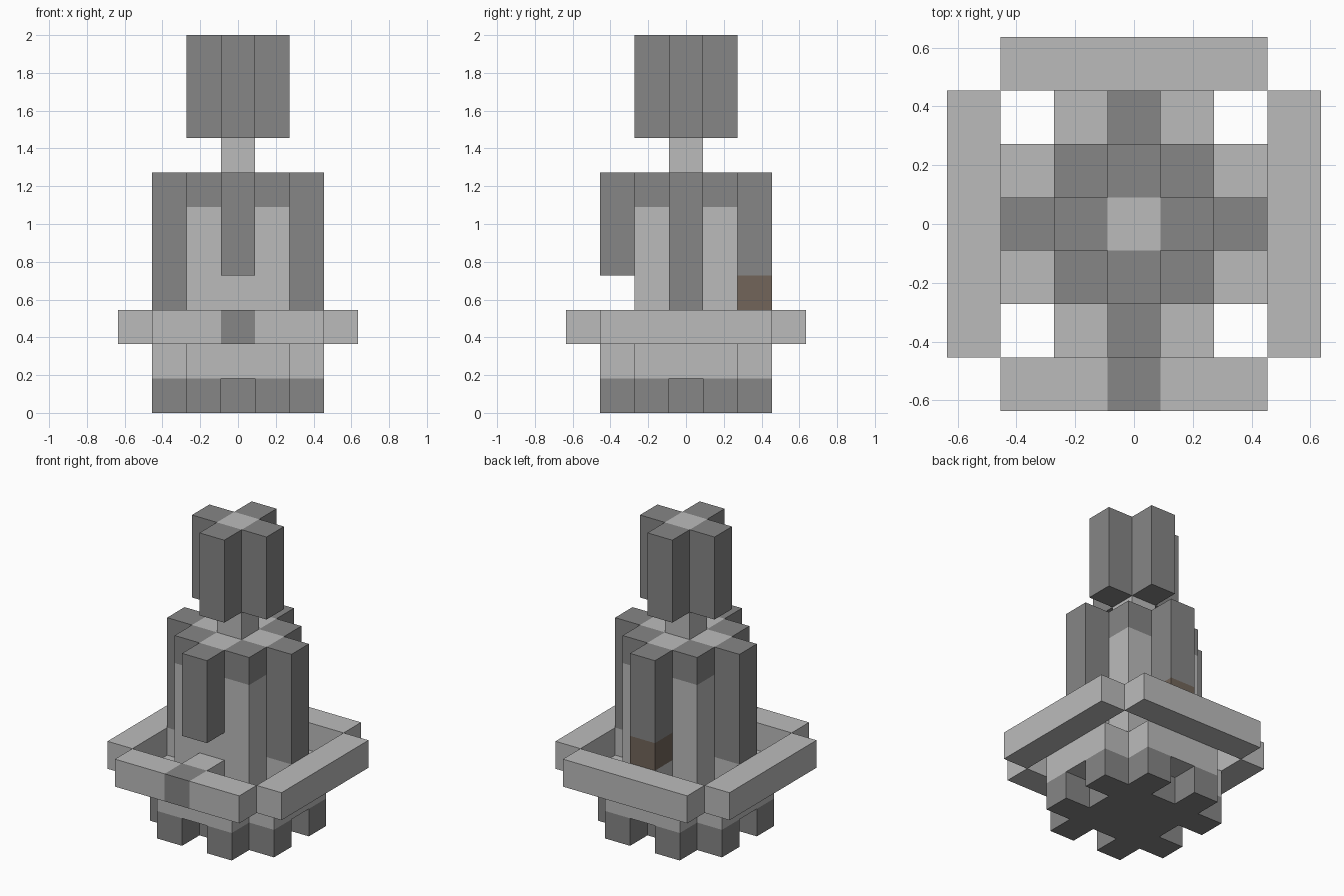
import bpy
import bmesh
from mathutils import Vector

cube = bpy.data.objects.get("Cube")
if cube:
    bpy.data.objects.remove(cube, do_unlink=True)

UNIT = 2 / 11  # edge of one block; the model is eleven blocks tall


def material(name, rgb):
    mat = bpy.data.materials.new(name)
    mat.use_nodes = True
    mat.diffuse_color = (*rgb, 1)
    mat.node_tree.nodes["Principled BSDF"].inputs["Base Color"].default_value = (*rgb, 1)
    return mat


MATS = [material("light stone", (0.50, 0.50, 0.50)),
        material("dark stone", (0.238, 0.238, 0.238)),
        material("brown wood", (0.168, 0.13, 0.102))]
LIGHT, DARK, WOOD = range(3)

parts = {}


def fill(part, xs, ys, zs, colour):
    """Fill an inclusive range of blocks, centred on x = y = 0."""
    cells = parts.setdefault(part, {})
    for x in range(xs[0], xs[1] + 1):
        for y in range(ys[0], ys[1] + 1):
            for z in range(zs[0], zs[1] + 1):
                cells[x, y, z] = colour


SIDES = {"front": (0, -1), "back": (0, 1), "left": (1, 0), "right": (-1, 0)}
CORE = (-1, 1)
MID = (0, 0)

# Toothed foot and the wider slab on it
fill("foot", CORE, CORE, (0, 0), DARK)
for a in (-1, 1):
    for b in (-2, 2):
        fill("foot", (a, a), (b, b), (0, 0), DARK)
        fill("foot", (b, b), (a, a), (0, 0), DARK)
fill("base_slab", (-2, 2), CORE, (1, 1), LIGHT)
fill("base_slab", CORE, (-2, 2), (1, 1), LIGHT)

# Balcony rails, each joined to the tower by a bridge
for side, (dx, dy) in SIDES.items():
    span = (-2, 2)
    fill(side + "_rail", (3 * dx, 3 * dx) if dx else span,
         (3 * dy, 3 * dy) if dy else span, (2, 2), LIGHT)
    fill(side + "_bridge", (2 * dx, 2 * dx), (2 * dy, 2 * dy), (2, 2), LIGHT)
fill("front_rail", MID, (-3, -3), (2, 2), DARK)

# Tower with dark corner caps
fill("tower", CORE, CORE, (2, 6), LIGHT)
for x in (-1, 1):
    for y in (-1, 1):
        fill("tower", (x, x), (y, y), (6, 6), DARK)

# Buttresses; the front one hangs over the doorway, the back one has a door
for side, (dx, dy) in SIDES.items():
    bottom = 4 if side == "front" else 3
    fill(side + "_buttress", (2 * dx, 2 * dx), (2 * dy, 2 * dy), (bottom, 6), DARK)
fill("back_buttress", MID, (2, 2), (3, 3), WOOD)

# Neck and cross-shaped head
fill("neck", MID, MID, (7, 7), LIGHT)
fill("head", CORE, MID, (8, 10), DARK)
fill("head", MID, CORE, (8, 10), DARK)
fill("head", MID, MID, (8, 10), LIGHT)

# Skin each part, leaving out faces hidden against a neighbouring block
solid = {cell for cells in parts.values() for cell in cells}
for part, cells in parts.items():
    bm = bmesh.new()
    for cell, colour in cells.items():
        centre = Vector(cell) + Vector((0, 0, 0.5))
        for axis in range(3):
            for sign in (-1, 1):
                n = Vector((0, 0, 0))
                n[axis] = sign
                if tuple(int(c + d) for c, d in zip(cell, n)) in solid:
                    continue
                u = Vector((0, 0, 0))
                u[(axis + 1) % 3] = 0.5
                v = n.cross(u)
                mid = centre + n / 2
                face = bm.faces.new([bm.verts.new((mid + i * u + j * v) * UNIT)
                                     for i, j in ((-1, -1), (1, -1), (1, 1), (-1, 1))])
                face.material_index = colour
    bmesh.ops.remove_doubles(bm, verts=bm.verts[:], dist=0.001)
    bmesh.ops.dissolve_limit(bm, angle_limit=0.01, verts=bm.verts[:],
                             edges=bm.edges[:], delimit={'MATERIAL'})
    mesh = bpy.data.meshes.new(part)
    bm.to_mesh(mesh)
    bm.free()
    for mat in MATS:
        mesh.materials.append(mat)
    bpy.context.collection.objects.link(bpy.data.objects.new(part, mesh))
